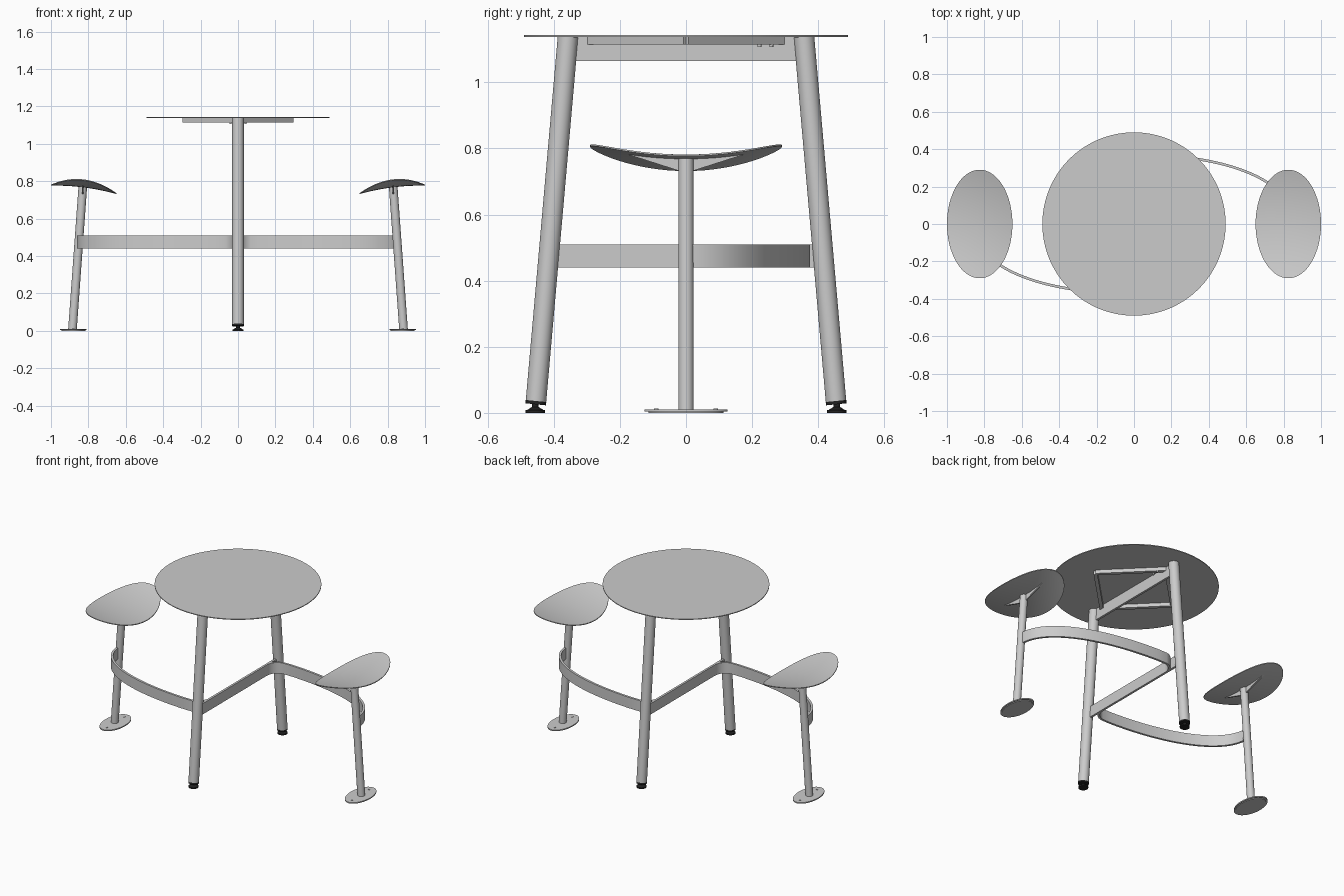
import bpy, bmesh, math
from mathutils import Vector

if "Cube" in bpy.data.objects:
    bpy.data.objects.remove(bpy.data.objects["Cube"])


def material(name, value):
    m = bpy.data.materials.new(name)
    m.diffuse_color = (value, value, value, 1)
    m.use_nodes = True
    m.node_tree.nodes["Principled BSDF"].inputs["Base Color"].default_value = m.diffuse_color
    return m


GREY = material("light grey steel", 0.6)
BLACK = material("black rubber", 0.015)


def finish(bm, name, mat, smooth=True):
    bmesh.ops.recalc_face_normals(bm, faces=bm.faces)
    me = bpy.data.meshes.new(name)
    bm.to_mesh(me)
    bm.free()
    me.materials.append(mat)
    ob = bpy.data.objects.new(name, me)
    bpy.context.collection.objects.link(ob)
    if smooth:
        bpy.context.view_layer.objects.active = ob
        ob.select_set(True)
        bpy.ops.object.shade_smooth_by_angle(angle=math.radians(35))
        ob.select_set(False)
    return ob


def rod(name, a, b, r, mat=GREY, r2=None, sides=32, stretch=1):
    """Cylinder or cone from a to b, optionally stretched along y."""
    a, b = Vector(a), Vector(b)
    bm = bmesh.new()
    bmesh.ops.create_cone(bm, cap_ends=True, segments=sides, radius1=r,
                          radius2=r if r2 is None else r2, depth=(b - a).length)
    bmesh.ops.scale(bm, vec=(1, stretch, 1), verts=bm.verts)
    rot = Vector((0, 0, 1)).rotation_difference(b - a).to_matrix()
    for v in bm.verts:
        v.co = rot @ v.co + (a + b) / 2
    return finish(bm, name, mat)


def band(name, path, z0, z1, thick):
    """Upright flat bar following a path of (x, y) points."""
    bm = bmesh.new()
    pts = [Vector(p) for p in path]
    rings = []
    for i, p in enumerate(pts):
        t = (pts[min(i + 1, len(pts) - 1)] - pts[max(i - 1, 0)]).normalized()
        n = Vector((-t.y, t.x)) * thick / 2
        rings.append([bm.verts.new((*q, z)) for q, z in
                      ((p - n, z0), (p + n, z0), (p + n, z1), (p - n, z1))])
    for r, s in zip(rings, rings[1:]):
        for k in range(4):
            bm.faces.new((r[k], r[(k + 1) % 4], s[(k + 1) % 4], s[k]))
    bm.faces.new(rings[0])
    bm.faces.new(rings[-1])
    return finish(bm, name, GREY)


def seat_height(u, v):
    """Saddle: falls toward the table, rises at both tips."""
    return 0.772 + 0.128 * u - 0.42 * u * u + 0.45 * v * v


def seat(name, s):
    bm = bmesh.new()
    n, rows, th = 64, 10, 0.005
    layers = []
    for dz in (0, -th):
        mid = bm.verts.new((s * 0.825, 0, seat_height(0, 0) + dz))
        rings = []
        for j in range(1, rows + 1):
            ring = []
            for i in range(n):
                a = math.tau * i / n
                u, v = 0.175 * j / rows * math.cos(a), 0.29 * j / rows * math.sin(a)
                ring.append(bm.verts.new((s * (0.825 + u), v, seat_height(u, v) + dz)))
            rings.append(ring)
        for i in range(n):
            k = (i + 1) % n
            bm.faces.new((mid, rings[0][i], rings[0][k]))
            for p, q in zip(rings, rings[1:]):
                bm.faces.new((p[i], q[i], q[k], p[k]))
        layers.append(rings[-1])
    for i in range(n):
        k = (i + 1) % n
        bm.faces.new((layers[0][i], layers[1][i], layers[1][k], layers[0][k]))
    return finish(bm, name, GREY)


def gusset(name, s):
    """Curved-top triangular plate carrying the seat."""
    bm = bmesh.new()
    outline = [(0.18 * t / 6, seat_height(0.005, 0.18 * t / 6) - 0.004) for t in range(-6, 7)]
    outline += [(0.02, 0.732), (-0.02, 0.732)]
    face = bm.faces.new([bm.verts.new((s * 0.83 - 0.005, y, z)) for y, z in outline])
    ext = bmesh.ops.extrude_face_region(bm, geom=[face])
    bmesh.ops.translate(bm, vec=(0.01, 0, 0),
                        verts=[g for g in ext["geom"] if isinstance(g, bmesh.types.BMVert)])
    return finish(bm, name, GREY, False)


# table top
rod("table_top", (0, 0, 1.138), (0, 0, 1.143), 0.49, sides=128)

# diamond support frame under the top
c = 0.29
corners = [(c, 0), (0, c), (-c, 0), (0, -c)]
for i in range(4):
    band(f"top_frame_bar_{i + 1}", [corners[i], corners[(i + 1) % 4]], 1.115, 1.138, 0.022)

# straight bars between the legs
band("upper_cross_bar", [(0, -0.345), (0, 0.345)], 1.065, 1.137, 0.014)
band("lower_cross_bar", [(0, -0.395), (0, 0.395)], 0.44, 0.51, 0.014)

for s, side in ((1, "right"), (-1, "left")):
    # leaning table leg with levelling foot
    end = "back" if s > 0 else "front"
    rod(f"{end}_leg", (0, s * 0.454, 0.034), (0, s * 0.357, 1.138), 0.031)
    rod(f"{end}_leg_cap", (0, s * 0.455, 0.026), (0, s * 0.454, 0.036), 0.0315, BLACK)
    rod(f"{end}_foot_stem", (0, s * 0.456, 0.008), (0, s * 0.456, 0.03), 0.01, BLACK)
    rod(f"{end}_foot_pad", (0, s * 0.456, 0), (0, s * 0.456, 0.008), 0.029, BLACK)
    rod(f"{end}_foot_cone", (0, s * 0.456, 0.008), (0, s * 0.456, 0.018), 0.026, BLACK, 0.01)

    # arm: tight bend off the cross bar, then a wide sweep to the seat post
    bend = [(0.08 - 0.08 * math.cos(a), 0.288 + 0.08 * math.sin(a))
            for a in (math.pi / 2 * i / 10 for i in range(10))]
    sweep = []
    for i in range(41):
        a = math.pi / 2 * i / 40
        x, y = 0.853 * math.sin(a) ** (2 / 2.2), 0.37 * max(math.cos(a), 0) ** (2 / 2.2)
        if x > 0.085:
            sweep.append((x, y))
    band(f"{side}_arm", [(s * x, s * y) for x, y in bend + sweep], 0.44, 0.51, 0.014)

    # seat, bracket, post and base plate
    seat(f"{side}_seat", s)
    gusset(f"{side}_seat_gusset", s)
    rod(f"{side}_seat_post", (s * 0.885, 0, 0.008), (s * 0.83, 0, 0.768), 0.023)
    rod(f"{side}_base_plate", (s * 0.88, 0, 0.004), (s * 0.88, 0, 0.011), 0.071,
        sides=64, stretch=1.77)
    rod(f"{side}_base_pad", (s * 0.88, 0, 0), (s * 0.88, 0, 0.004), 0.064,
        sides=64, stretch=1.77)
    for t in (-1, 1):
        rod(f"{side}_base_bolt_{t + 2}", (s * 0.88, t * 0.09, 0.01), (s * 0.88, t * 0.09, 0.013), 0.007, sides=12)
        # fixing screws near the frame corners and the bar ends
        rod(f"{side}_frame_screw_{t + 2}", (s * 0.04, s * 0.24 + t * 0.018, 1.107),
            (s * 0.04, s * 0.24 + t * 0.018, 1.116), 0.006, sides=12)
